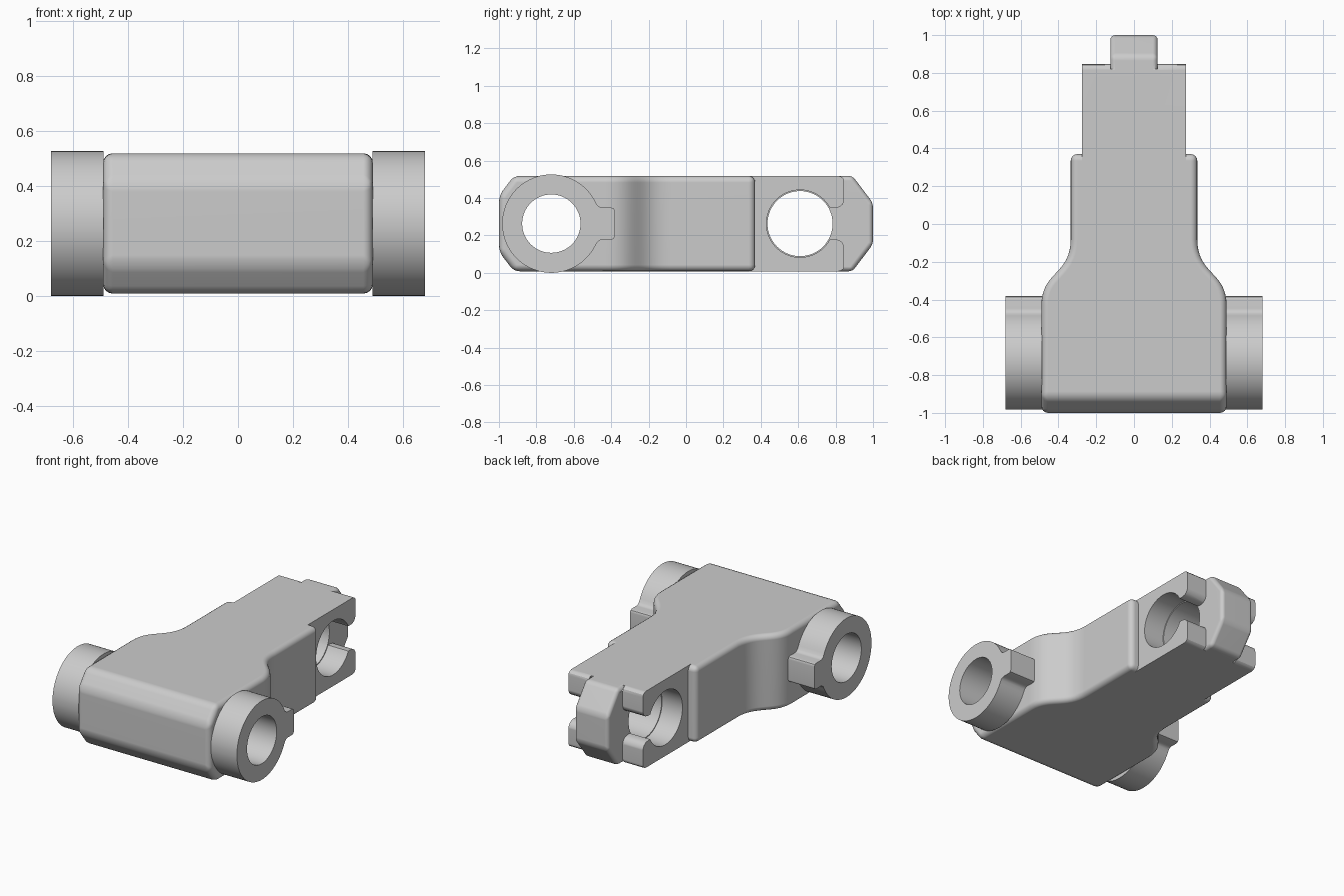
import bpy, bmesh
from math import sin, cos, radians, pi

if "Cube" in bpy.data.objects:
    bpy.data.objects.remove(bpy.data.objects["Cube"])

ZC = 0.263  # mid height


def prism(name, pts, lo, hi, axis):
    """Extrude a 2D profile: (y, z) along x, or (x, y) along z."""
    place = (lambda p, d: (d, p[0], p[1])) if axis == 'X' else (lambda p, d: (p[0], p[1], d))
    bm = bmesh.new()
    a = [bm.verts.new(place(p, lo)) for p in pts]
    b = [bm.verts.new(place(p, hi)) for p in pts]
    bm.faces.new(a)
    bm.faces.new(b[::-1])
    n = len(pts)
    for i in range(n):
        j = (i + 1) % n
        bm.faces.new((a[i], b[i], b[j], a[j]))
    bmesh.ops.recalc_face_normals(bm, faces=bm.faces)
    me = bpy.data.meshes.new(name)
    bm.to_mesh(me)
    bm.free()
    ob = bpy.data.objects.new(name, me)
    bpy.context.collection.objects.link(ob)
    return ob


def apply(ob, mod):
    bpy.context.view_layer.objects.active = ob
    bpy.ops.object.modifier_apply(modifier=mod.name)


def boolean(ob, other, op):
    m = ob.modifiers.new("bool", 'BOOLEAN')
    m.operation, m.solver, m.object = op, 'EXACT', other
    apply(ob, m)
    bpy.data.objects.remove(other)


def bevel(ob, width, segments=4):
    m = ob.modifiers.new("bevel", 'BEVEL')
    m.width, m.segments = width, segments
    m.limit_method, m.angle_limit = 'ANGLE', radians(30)
    apply(ob, m)


def circle(cy, r, n=64):
    return [(cy + r * cos(2 * pi * i / n), ZC + r * sin(2 * pi * i / n)) for i in range(n)]


def rect(a0, a1, b0, b1):
    return [(a0, b0), (a1, b0), (a1, b1), (a0, b1)]


def mirrored(half):
    """Complete a profile of (y, height above middle) points below the middle."""
    return [(y, ZC + h) for y, h in half] + [(y, ZC - h) for y, h in reversed(half)]


def finish(ob):
    bpy.ops.object.select_all(action='DESELECT')
    ob.select_set(True)
    bpy.context.view_layer.objects.active = ob
    bpy.ops.object.shade_smooth_by_angle(angle=radians(30))
    m = ob.modifiers.new("normals", 'WEIGHTED_NORMAL')
    m.keep_sharp = True


# Link body: shouldered plan outline, chamfered front end, rounded edges
shoulder = []
for i in range(17):
    t = i / 16
    w = ((1 - t) ** 3, 3 * t * (1 - t) ** 2, 3 * t * t * (1 - t), t ** 3)
    shoulder.append((sum(k * v for k, v in zip(w, (0.49, 0.49, 0.335, 0.335))),
                     sum(k * v for k, v in zip(w, (-0.43, -0.25, -0.27, -0.08)))))
side = [(0.49, -1.2)] + shoulder + [(0.335, 0.6)]
body = prism("link_body", side + [(-x, y) for x, y in reversed(side)], -0.2, 0.8, 'Z')
boolean(body, prism("side_profile", mirrored([(-1, 0.15), (-0.92, 0.255), (0.37, 0.255)]),
                    -1, 1, 'X'), 'INTERSECT')
bevel(body, 0.035)

# Fork block behind the body, with the seat for the tooth and the side slots
fork = prism("fork", mirrored([(-0.1, 0.255), (0.815, 0.255), (0.832, 0.25),
                               (0.842, 0.24), (0.846, 0.225)]), -0.275, 0.275, 'X')
boolean(body, fork, 'UNION')
boolean(body, prism("tooth_seat", rect(0.82, 0.95, -0.1, 0.7), -0.125, 0.125, 'X'), 'DIFFERENCE')
slot = mirrored([(0.61, 0.083), (0.795, 0.083), (0.818, 0.088), (0.835, 0.1),
                 (0.844, 0.118), (0.848, 0.14), (0.95, 0.14)])
for s in (-1, 1):
    boolean(body, prism("slot", slot, s * 0.125, s * 0.4, 'X'), 'DIFFERENCE')

# Rear tooth between the fork arms
tooth = prism("tooth", mirrored([(0.7, 0.255), (0.89, 0.255), (1.0, 0.11)]), -0.125, 0.125, 'X')
bevel(tooth, 0.025)
boolean(body, tooth, 'UNION')

# Cross holes: fork bore slightly wider in the cheeks, and the front axle bore
boolean(body, prism("fork_bore", circle(0.61, 0.174), -1, 1, 'X'), 'DIFFERENCE')
for s in (-1, 1):
    boolean(body, prism("cheek_bore", circle(0.61, 0.18), s * 0.125, s, 'X'), 'DIFFERENCE')
boolean(body, prism("axle_bore", circle(-0.72, 0.16), -1, 1, 'X'), 'DIFFERENCE')
finish(body)

# Side rings with a small filleted tab pointing backwards
arc = [(-0.72 + 0.263 * cos(radians(a)), 0.263 * sin(radians(a))) for a in range(177, 26, -5)]
ring_half = arc + [(-0.475, 0.1), (-0.463, 0.09), (-0.448, 0.086), (-0.4, 0.086),
                   (-0.387, 0.081), (-0.38, 0.068)]
for s, label in ((-1, "left"), (1, "right")):
    ring = prism(label + "_ring", mirrored(ring_half), s * 0.488, s * 0.68, 'X')
    boolean(ring, prism("ring_bore", circle(-0.72, 0.156), -1, 1, 'X'), 'DIFFERENCE')
    finish(ring)
